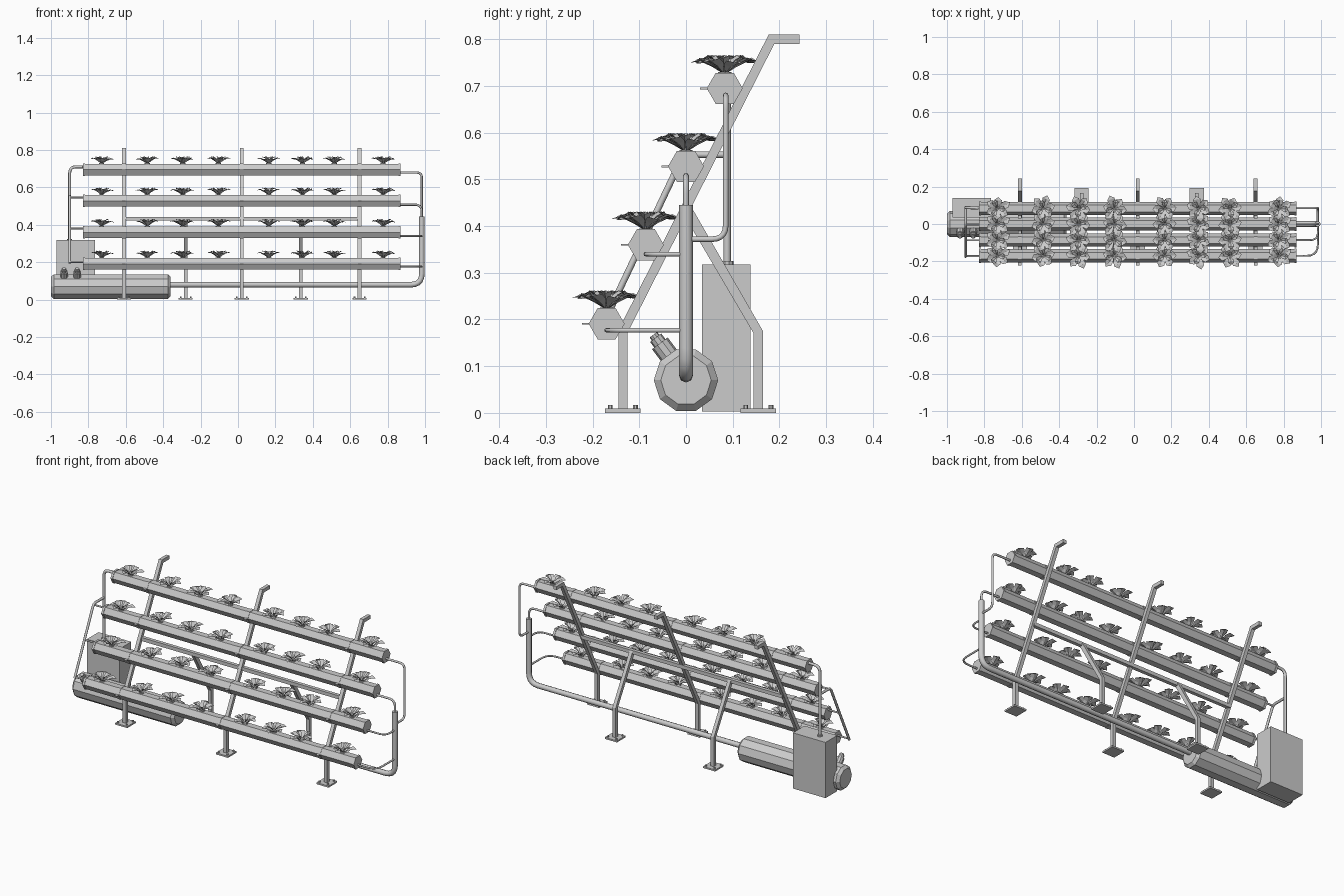
import bpy, bmesh, math, random
from mathutils import Vector, Matrix

if "Cube" in bpy.data.objects:
    bpy.data.objects.remove(bpy.data.objects["Cube"])
random.seed(4)

POST_X = (-0.61, 0.02, 0.65)
REAR_X = (-0.28, 0.335)
PLANT_X = (-0.73, -0.485, -0.295, -0.105, 0.165, 0.345, 0.515, 0.775)
ROWS = ((0.083, 0.695), (0.0, 0.528), (-0.086, 0.36), (-0.17, 0.191))
L, R = -0.83, 0.87


def finish(name, bm):
    bmesh.ops.recalc_face_normals(bm, faces=bm.faces)
    me = bpy.data.meshes.new(name)
    bm.to_mesh(me)
    bm.free()
    ob = bpy.data.objects.new(name, me)
    bpy.context.collection.objects.link(ob)
    return ob


def loft(bm, loops):
    """Closed solid through (x, [(y, z)...]) sections."""
    rings = [[bm.verts.new((x, y, z)) for y, z in pts] for x, pts in loops]
    n = len(rings[0])
    for a, b in zip(rings, rings[1:]):
        for i in range(n):
            bm.faces.new((a[i], a[(i + 1) % n], b[(i + 1) % n], b[i]))
    bm.faces.new(rings[0])
    bm.faces.new(rings[-1])


def ngon(y, z, r, n):
    return [(y + r * math.cos(2 * math.pi * i / n), z + r * math.sin(2 * math.pi * i / n)) for i in range(n)]


def prism(bm, pts, x0, x1):
    loft(bm, [(x0, pts), (x1, pts)])


def box(bm, x0, x1, y0, y1, z0, z1):
    prism(bm, [(y0, z0), (y1, z0), (y1, z1), (y0, z1)], x0, x1)


def rod(bm, a, b, r, n=8, r2=None):
    a, b = Vector(a), Vector(b)
    m = Matrix.Translation((a + b) / 2) @ (b - a).to_track_quat('Z', 'Y').to_matrix().to_4x4()
    bmesh.ops.create_cone(bm, cap_ends=True, segments=n, radius1=r,
                          radius2=r if r2 is None else r2, depth=(b - a).length, matrix=m)


def pipe(name, pts, r, bend=0.04):
    """Round pipe along a path with rounded corners."""
    p = [Vector(q) for q in pts]
    path = [p[0]]
    for a, c, b in zip(p, p[1:], p[2:]):
        d = min(bend, (a - c).length * 0.49, (b - c).length * 0.49)
        s, e = c + (a - c).normalized() * d, c + (b - c).normalized() * d
        for i in range(6):
            t = i / 5
            path.append(s * (1 - t) ** 2 + c * 2 * t * (1 - t) + e * t * t)
    path.append(p[-1])
    cu = bpy.data.curves.new(name, 'CURVE')
    cu.dimensions = '3D'
    cu.bevel_depth = r
    cu.bevel_resolution = 2
    cu.use_fill_caps = True
    sp = cu.splines.new('POLY')
    sp.points.add(len(path) - 1)
    for q, v in zip(sp.points, path):
        q.co = (*v, 1)
    ob = bpy.data.objects.new(name, cu)
    bpy.context.collection.objects.link(ob)
    bpy.ops.object.select_all(action='DESELECT')
    ob.select_set(True)
    bpy.context.view_layer.objects.active = ob
    bpy.ops.object.convert(target='MESH')
    bpy.ops.object.shade_smooth_by_angle(angle=math.radians(50))


def foot(bm, x, y):
    box(bm, x - 0.038, x + 0.038, y - 0.038, y + 0.038, 0, 0.009)
    for sx in (-1, 1):
        for sy in (-1, 1):
            cx, cy = x + sx * 0.027, y + sy * 0.027
            rod(bm, (cx, cy, 0.008), (cx, cy, 0.017), 0.005, 6)


# Growing channels with end caps and strap clamps
for i, (y, z) in enumerate(ROWS):
    bm = bmesh.new()
    prism(bm, ngon(y, z, 0.0355, 6), L + 0.005, R - 0.005)
    finish(f"channel_{i + 1}", bm)
    bm = bmesh.new()
    for x in (L, R - 0.012):
        prism(bm, ngon(y, z, 0.0385, 6), x, x + 0.012)
    finish(f"channel_caps_{i + 1}", bm)
    bm = bmesh.new()
    for x in POST_X:
        prism(bm, ngon(y, z, 0.0375, 6), x - 0.009, x + 0.009)
        box(bm, x - 0.009, x + 0.009, y - 0.053, y - 0.034, z - 0.002, z + 0.002)
    finish(f"channel_clamps_{i + 1}", bm)

# Inclined front posts with hooked tops, and their feet
post = [(-0.145, 0.004), (-0.145, 0.177), (0.177, 0.81), (0.243, 0.81),
        (0.243, 0.79), (0.189, 0.79), (-0.125, 0.172), (-0.125, 0.004)]
for x in POST_X:
    bm = bmesh.new()
    prism(bm, post, x - 0.01, x + 0.01)
    foot(bm, x, -0.135)
    finish("front_post", bm)

# Rear braces and cross bar
brace = [(0.165, 0.004), (0.165, 0.175), (0.012, 0.44), (-0.008, 0.43), (0.145, 0.17), (0.145, 0.004)]
for x in REAR_X:
    bm = bmesh.new()
    prism(bm, brace, x - 0.01, x + 0.01)
    foot(bm, x, 0.155)
    finish("rear_brace", bm)
bm = bmesh.new()
box(bm, POST_X[0], POST_X[2], -0.008, 0.012, 0.423, 0.443)
finish("cross_bar", bm)

# Reservoir tank with bevelled ends
bm = bmesh.new()
loft(bm, [(x, ngon(0, 0.07, r, 10)) for x, r in
          ((-1.0, 0.054), (-0.985, 0.069), (-0.375, 0.069), (-0.36, 0.054))])
finish("reservoir_tank", bm)

# Tilted filler ports
d = Vector((0, -0.6, 0.8))
for x in (-0.93, -0.86):
    bm = bmesh.new()
    c = Vector((x, -0.023, 0.105))
    rod(bm, c, c + d * 0.055, 0.021, 10)
    rod(bm, c + d * 0.055, c + d * 0.07, 0.015, 10)
    rod(bm, c + d * 0.07, c + d * 0.078, 0.01, 10)
    finish("filler_port", bm)

# Pump cabinet with outlet fitting
bm = bmesh.new()
box(bm, -0.97, -0.765, 0.034, 0.138, 0.003, 0.318)
finish("pump_cabinet", bm)
bm = bmesh.new()
rod(bm, (-0.9, 0.088, 0.315), (-0.9, 0.088, 0.325), 0.014, 10)
finish("pump_outlet", bm)

# Supply riser, sloping manifold and inlets
pipe("supply_riser", [(-0.9, 0.088, 0.31), (-0.9, 0.088, 0.71), (L, 0.085, 0.71)], 0.008, 0.05)
pipe("supply_manifold", [(-0.9, 0.088, 0.553), (-0.9, -0.005, 0.553), (-0.9, -0.175, 0.195)], 0.007, 0.02)
for y, z in ((-0.003, 0.546), (-0.087, 0.38), (-0.172, 0.202)):
    pipe("channel_inlet", [(-0.9, y, z), (L, y, z)], 0.005)

# Drain pipe and channel outlets
X = 0.983
pipe("drain_pipe", [(-0.38, 0, 0.08), (X, 0, 0.08), (X, 0, 0.445)], 0.015, 0.06)
pipe("drain_outlet_1", [(R - 0.01, 0.085, 0.68), (X, 0.085, 0.68), (X, 0.085, 0.372), (X, 0, 0.372)], 0.006, 0.03)
pipe("drain_outlet_2", [(R - 0.01, 0, 0.508), (X, 0, 0.508), (X, 0, 0.43)], 0.006)
pipe("drain_outlet_3", [(R - 0.01, -0.086, 0.34), (X, -0.086, 0.34), (X, 0, 0.34)], 0.005, 0.07)
pipe("drain_outlet_4", [(R - 0.01, -0.17, 0.177), (X, -0.17, 0.177), (X, 0, 0.177)], 0.005, 0.07)


# Leafy plants: folded leaves in an outer and an inner whorl
def leaf(bm, origin, ang, length, rise, width):
    m = Matrix.Translation(origin) @ Matrix.Rotation(ang, 4, 'Z')
    v = lambda r, s, h: bm.verts.new(m @ Vector((r * length, s * width, h * rise)))
    base, tip = v(0.03, 0, 0), v(1, 0, 0.78)
    mid = [v(0.38, 0, 0.5), v(0.7, 0, 0.85)]
    for s in (-1, 1):
        e = [v(0.4, s * 0.75, 0.75), v(0.72, s, 1.0)]
        bm.faces.new((base, mid[0], e[0]))
        bm.faces.new((mid[0], mid[1], e[1], e[0]))
        bm.faces.new((mid[1], tip, e[1]))


for x in PLANT_X:
    turn = random.uniform(0, 6.28)
    shape = [random.uniform(0.88, 1.1) for _ in range(9)]
    for y, z in ROWS:
        bm = bmesh.new()
        top = z + 0.031
        rod(bm, (x, y, top - 0.01), (x, y, top + 0.004), 0.014, 8)
        for k in range(6):
            leaf(bm, (x, y, top), turn + k * math.pi / 3, 0.068 * shape[k], 0.032 * shape[-1 - k], 0.021)
        for k in range(3):
            leaf(bm, (x, y, top + 0.006), turn + 0.5 + k * 2.094, 0.046 * shape[k + 6], 0.034, 0.016)
        finish("plant", bm)
